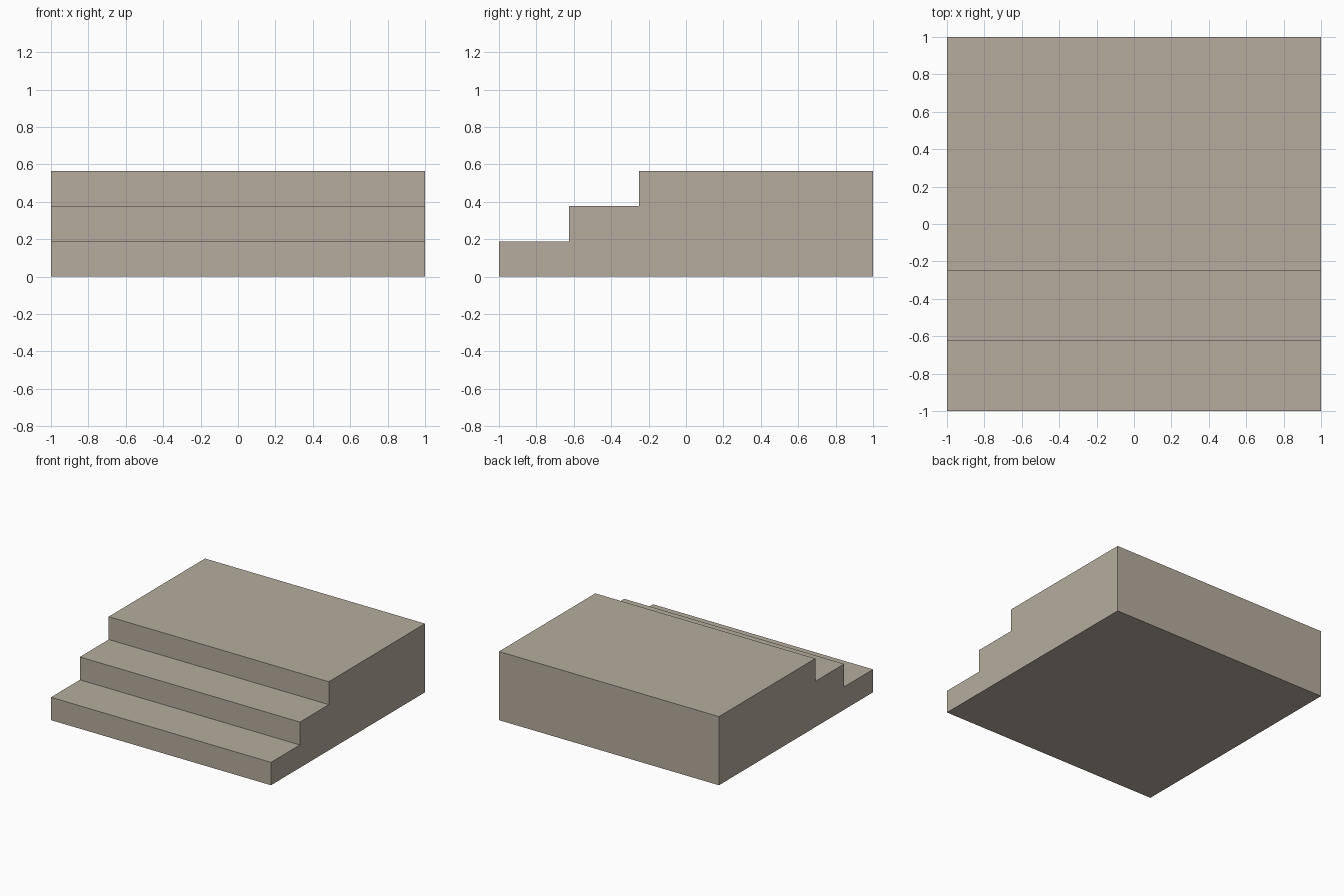
import bpy
import bmesh

if "Cube" in bpy.data.objects:
    bpy.data.objects.remove(bpy.data.objects["Cube"])

STEPS = 3
RISE = 0.188
TREAD = 0.375

# Stone colour
stone = bpy.data.materials.new("warm_grey_stone")
stone.diffuse_color = (0.465, 0.413, 0.342, 1.0)
stone.use_nodes = True
stone.node_tree.nodes["Principled BSDF"].inputs["Base Color"].default_value = stone.diffuse_color

# Side profile (y, z): stepped front, flat landing, straight back
profile = [(1.0, 0.0), (-1.0, 0.0)]
for i in range(STEPS):
    y = -1.0 + i * TREAD
    if i:
        profile.append((y, i * RISE))
    profile.append((y, (i + 1) * RISE))
profile.append((1.0, STEPS * RISE))

# Extrude the profile across the full width
bm = bmesh.new()
side = bm.faces.new([bm.verts.new((-1.0, y, z)) for y, z in profile])
extruded = bmesh.ops.extrude_face_region(bm, geom=[side], use_keep_orig=True)
verts = [g for g in extruded["geom"] if isinstance(g, bmesh.types.BMVert)]
bmesh.ops.translate(bm, verts=verts, vec=(2.0, 0.0, 0.0))
bmesh.ops.recalc_face_normals(bm, faces=bm.faces)

# Stepped platform
mesh = bpy.data.meshes.new("stepped_platform")
bm.to_mesh(mesh)
bm.free()
mesh.materials.append(stone)
platform = bpy.data.objects.new("stepped_platform", mesh)
bpy.context.collection.objects.link(platform)
